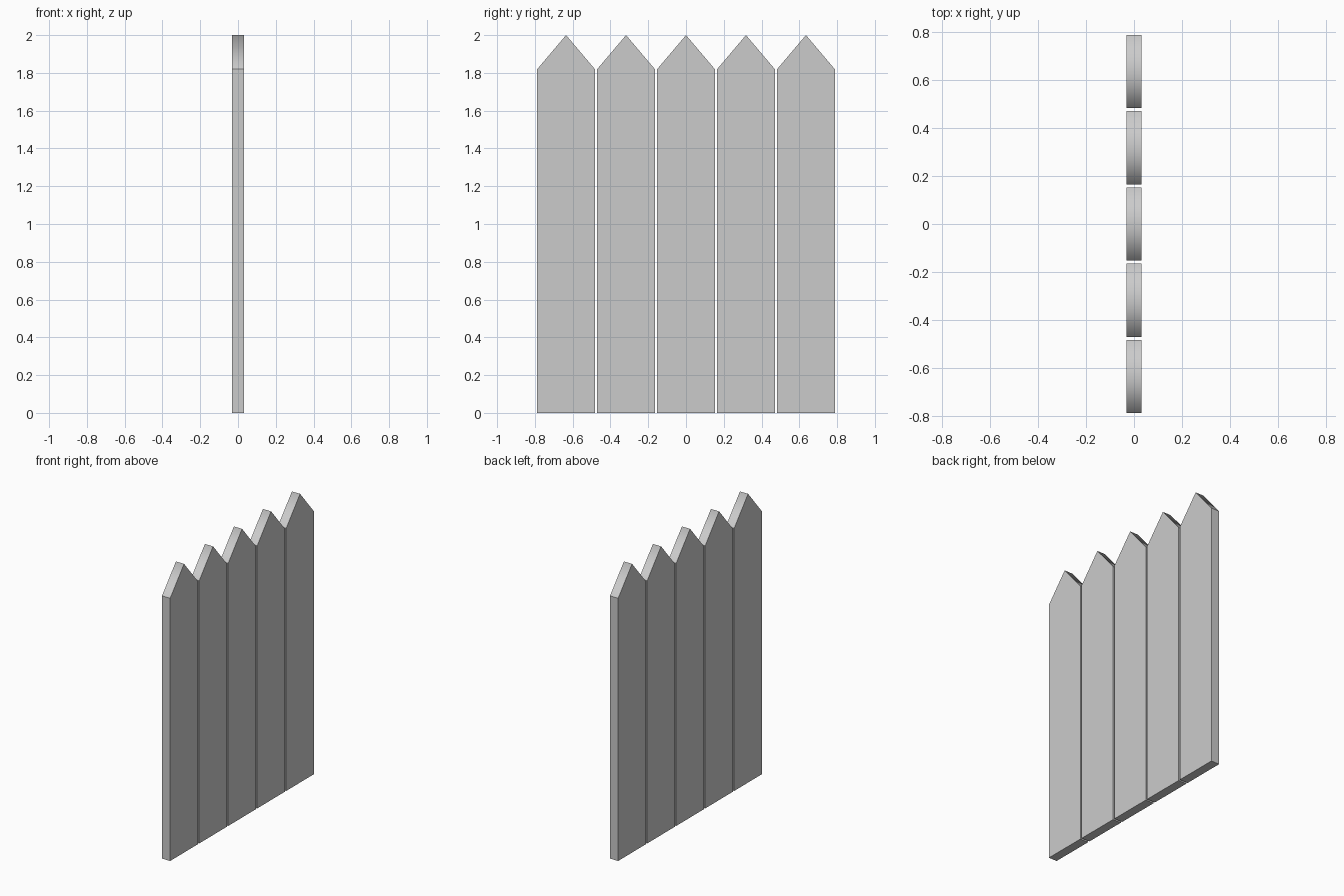
import bpy, bmesh

if "Cube" in bpy.data.objects:
    bpy.data.objects.remove(bpy.data.objects["Cube"])

COUNT = 5
PITCH = 0.3175      # spacing between plank centres
WIDTH = 0.305
THICK = 0.0625
SHOULDER = 1.82     # height where the point begins
HEIGHT = 2.0


def make_plank(name, y):
    h = WIDTH / 2
    profile = [(-h, 0), (h, 0), (h, SHOULDER), (0, HEIGHT), (-h, SHOULDER)]
    bm = bmesh.new()
    # Pointed outline extruded through the plank thickness
    verts = [bm.verts.new((-THICK / 2, py, pz)) for py, pz in profile]
    face = bm.faces.new(verts)
    ext = bmesh.ops.extrude_face_region(bm, geom=[face], use_keep_orig=True)
    moved = [g for g in ext["geom"] if isinstance(g, bmesh.types.BMVert)]
    bmesh.ops.translate(bm, verts=moved, vec=(THICK, 0, 0))
    bmesh.ops.recalc_face_normals(bm, faces=bm.faces)
    # Crisp edges everywhere except the softly shaded ridge of the point
    for f in bm.faces:
        f.smooth = True
    for e in bm.edges:
        e.smooth = all(v.co.z > HEIGHT - 0.01 for v in e.verts)
    mesh = bpy.data.meshes.new(name)
    bm.to_mesh(mesh)
    bm.free()
    obj = bpy.data.objects.new(name, mesh)
    obj.location.y = y
    bpy.context.collection.objects.link(obj)


# Row of pointed fence planks
for i in range(COUNT):
    make_plank(f"fence_plank_{i + 1}", (i - (COUNT - 1) / 2) * PITCH)
